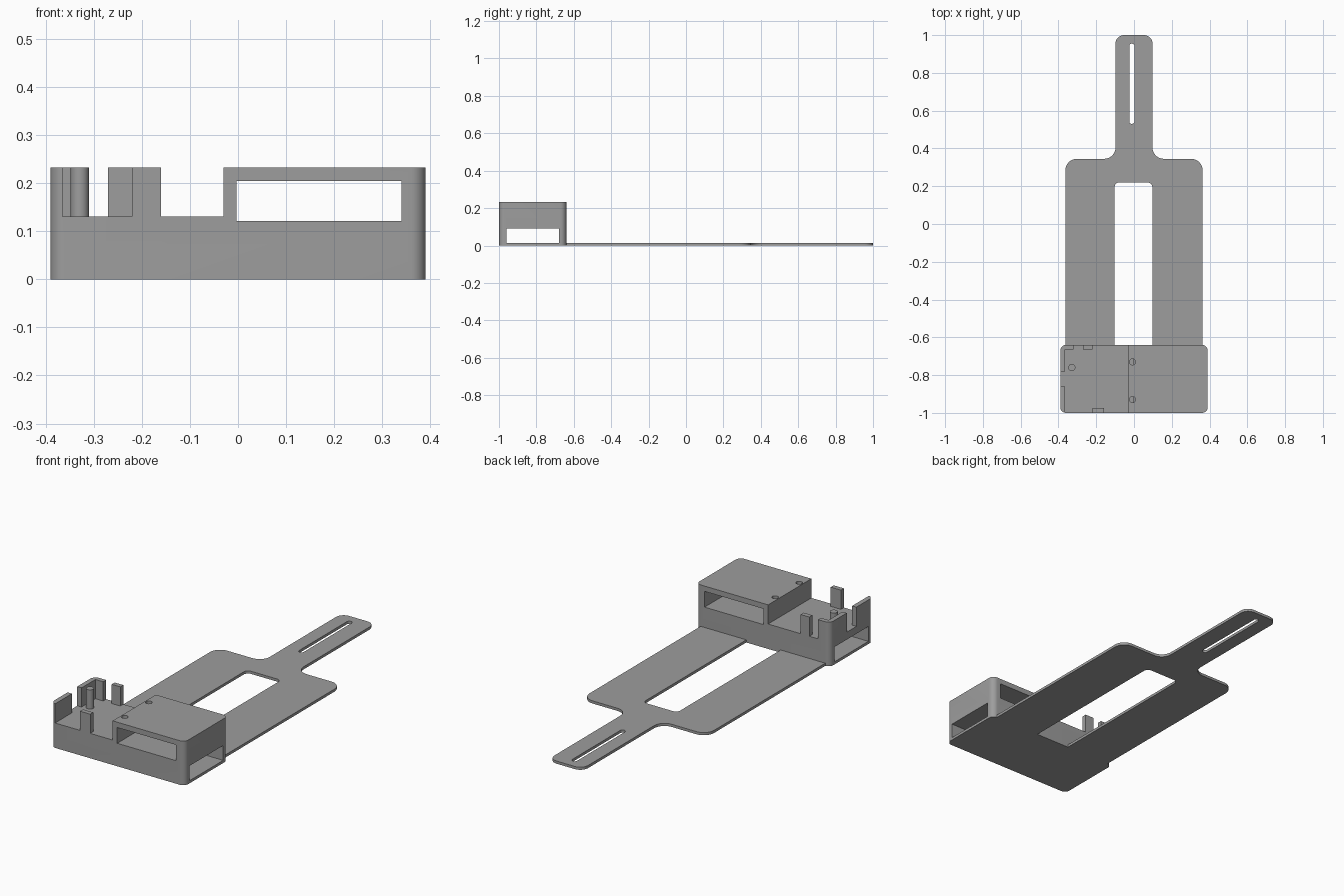
import bpy, bmesh, math
from mathutils import Vector

if "Cube" in bpy.data.objects:
    bpy.data.objects.remove(bpy.data.objects["Cube"])

grey = bpy.data.materials.new("mid grey")
grey.diffuse_color = (0.34, 0.34, 0.34, 1)
grey.use_nodes = True
grey.node_tree.nodes["Principled BSDF"].inputs["Base Color"].default_value = grey.diffuse_color


def fillet(points, steps=8):
    """Round each corner (x, y, radius) of a right-angled outline."""
    out = []
    for i, (x, y, r) in enumerate(points):
        p = Vector((x, y))
        a = (Vector(points[i - 1][:2]) - p).normalized()
        b = (Vector(points[(i + 1) % len(points)][:2]) - p).normalized()
        if r == 0:
            out.append(p)
            continue
        c = p + (a + b) * r
        for k in range(steps + 1):
            t = math.pi / 2 * k / steps
            out.append(c - b * r * math.cos(t) - a * r * math.sin(t))
    # drop repeated points where two arcs meet
    return [p for i, p in enumerate(out) if (p - out[i - 1]).length > 1e-5]


def prism(name, points, z0, z1):
    """Extrude an outline from z0 to z1."""
    bm = bmesh.new()
    face = bm.faces.new([bm.verts.new((p.x, p.y, z0)) for p in fillet(points)])
    ext = bmesh.ops.extrude_face_region(bm, geom=[face])
    verts = [v for v in ext["geom"] if isinstance(v, bmesh.types.BMVert)]
    bmesh.ops.translate(bm, verts=verts, vec=(0, 0, z1 - z0))
    # keep the bottom cap so the solid is closed
    if not face.is_valid:
        bmesh.ops.holes_fill(bm, edges=[e for e in bm.edges if e.is_boundary], sides=0)
    bmesh.ops.recalc_face_normals(bm, faces=bm.faces)
    mesh = bpy.data.meshes.new(name)
    bm.to_mesh(mesh)
    bm.free()
    mesh.materials.append(grey)
    ob = bpy.data.objects.new(name, mesh)
    bpy.context.collection.objects.link(ob)
    return ob


def rect(x0, x1, y0, y1, r=0):
    return [(x0, y0, r), (x1, y0, r), (x1, y1, r), (x0, y1, r)]


def disc(x, y, r):
    return rect(x - r, x + r, y - r, y + r, r)


def cut(ob, outline, z0, z1):
    """Subtract an extruded outline."""
    cutter = prism("cutter", outline, z0, z1)
    cutter.hide_render = True
    mod = ob.modifiers.new("cut", "BOOLEAN")
    mod.operation, mod.solver, mod.object = "DIFFERENCE", "EXACT", cutter
    bpy.context.view_layer.objects.active = ob
    bpy.ops.object.modifier_apply(modifier=mod.name)
    bpy.data.objects.remove(cutter)


def smooth(ob):
    bpy.ops.object.select_all(action="DESELECT")
    ob.select_set(True)
    bpy.context.view_layer.objects.active = ob
    bpy.ops.object.shade_smooth_by_angle(angle=math.radians(30))


# Flat plate with a narrow slotted tongue
half = [(0.363, -0.64, 0), (0.363, 0.345, 0.06), (0.098, 0.345, 0.06), (0.098, 1.0, 0.045)]
outline = half + [(-x, y, r) for x, y, r in reversed(half)]
plate = prism("base_plate", outline, 0, 0.014)
cut(plate, [(-0.103, -0.8, 0), (0.097, -0.8, 0), (0.097, 0.22, 0.025), (-0.103, 0.22, 0.025)], -0.1, 0.1)
cut(plate, rect(-0.025, 0.003, 0.53, 0.955, 0.0139), -0.1, 0.1)

# Housing with a lower tunnel and an upper through bay
housing = prism("housing", rect(-0.39, 0.39, -1.0, -0.64, 0.03), 0, 0.232)
cut(housing, rect(-0.5, 0.5, -0.96, -0.68), 0.014, 0.092)
cut(housing, rect(-0.003, 0.34, -1.1, -0.5), 0.121, 0.204)

# Open deck: clear the middle, then the gaps between the upright tabs
for area in (rect(-0.365, -0.03, -0.975, -0.665),
             rect(-0.365, -0.22, -1.1, -0.97),
             rect(-0.16, -0.03, -1.1, -0.97),
             rect(-0.32, -0.27, -0.67, -0.5),
             rect(-0.22, -0.03, -0.67, -0.5),
             rect(-0.5, -0.36, -0.86, -0.78)):
    cut(housing, area, 0.131, 0.4)

# Screw holes in the bay roof
for y in (-0.93, -0.73):
    cut(housing, disc(-0.008, y, 0.016), 0.17, 0.4)

# Locating peg on the deck
peg = prism("deck_peg", disc(-0.329, -0.76, 0.019), 0.13, 0.232)

for ob in (plate, housing, peg):
    smooth(ob)
